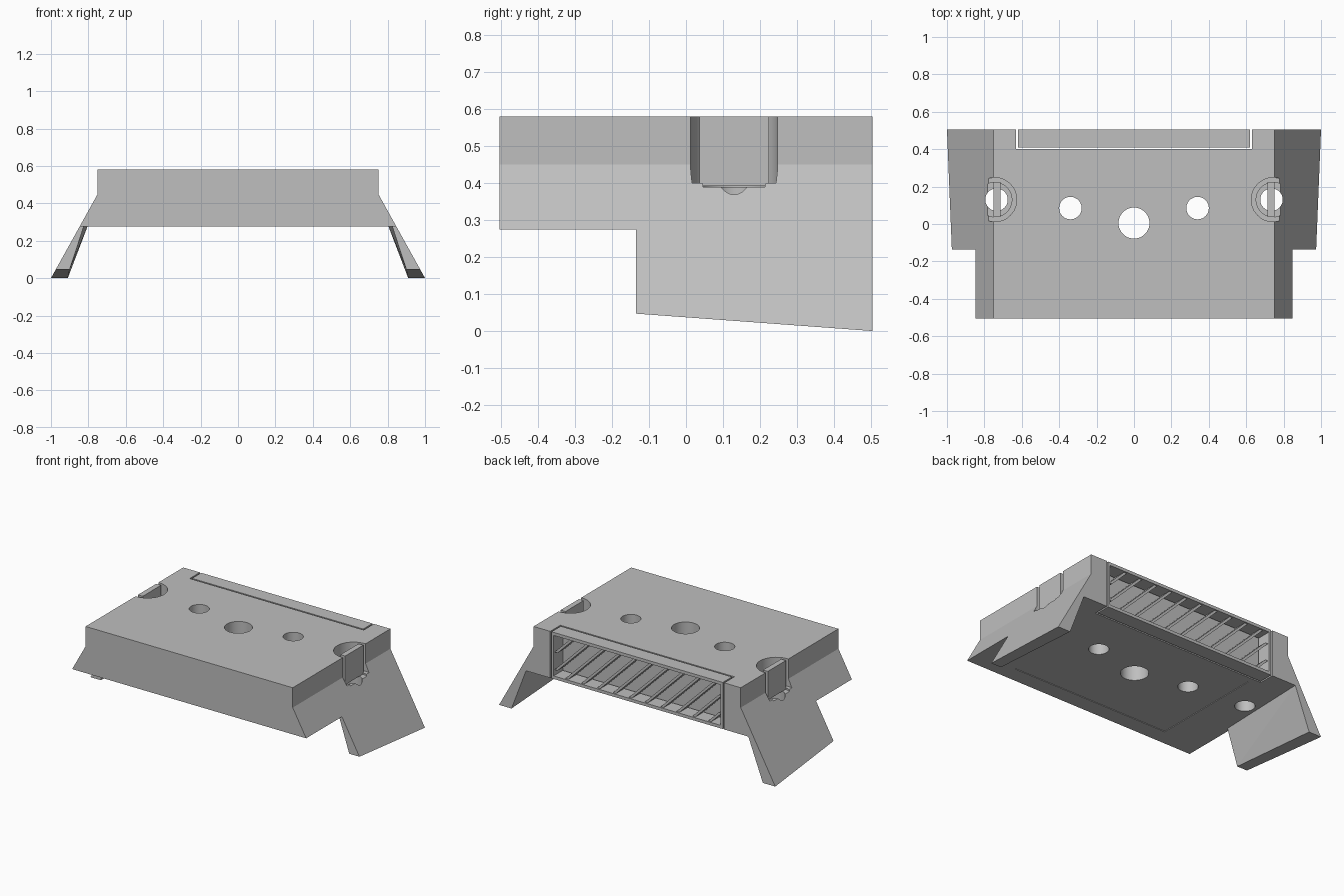
import bpy, bmesh
from mathutils import Vector

cube = bpy.data.objects.get("Cube")
if cube:
    bpy.data.objects.remove(cube, do_unlink=True)

GREY = (0.52, 0.52, 0.52, 1)
mat = bpy.data.materials.new("light grey plastic")
mat.use_nodes = True
mat.diffuse_color = GREY
mat.node_tree.nodes["Principled BSDF"].inputs["Base Color"].default_value = GREY


def finish(name, bm):
    bmesh.ops.recalc_face_normals(bm, faces=bm.faces)
    mesh = bpy.data.meshes.new(name)
    bm.to_mesh(mesh)
    bm.free()
    mesh.materials.append(mat)
    obj = bpy.data.objects.new(name, mesh)
    bpy.context.collection.objects.link(obj)
    return obj


def prism(name, profile, y0, y1):
    """Extrude an xz profile along y."""
    bm = bmesh.new()
    face = bm.faces.new([bm.verts.new((x, y0, z)) for x, z in profile])
    geom = bmesh.ops.extrude_face_region(bm, geom=[face])["geom"]
    verts = [v for v in geom if isinstance(v, bmesh.types.BMVert)]
    bmesh.ops.translate(bm, vec=(0, y1 - y0, 0), verts=verts)
    return finish(name, bm)


def box(name, x0, x1, y0, y1, z0, z1):
    return prism(name, [(x0, z0), (x1, z0), (x1, z1), (x0, z1)], y0, y1)


def cylinder(name, x, y, r, z0, z1):
    bm = bmesh.new()
    bmesh.ops.create_cone(bm, cap_ends=True, segments=48, radius1=r, radius2=r, depth=z1 - z0)
    bmesh.ops.translate(bm, vec=(x, y, (z0 + z1) / 2), verts=bm.verts)
    return finish(name, bm)


def hull(name, points):
    bm = bmesh.new()
    for p in points:
        bm.verts.new(Vector(p))
    bmesh.ops.convex_hull(bm, input=bm.verts)
    return finish(name, bm)


def combine(target, other, operation):
    mod = target.modifiers.new("bool", "BOOLEAN")
    mod.operation = operation
    mod.solver = "EXACT"
    mod.object = other
    bpy.context.view_layer.objects.active = target
    bpy.ops.object.modifier_apply(modifier=mod.name)
    bpy.data.objects.remove(other, do_unlink=True)


FRONT, BACK, LEG_FRONT = -0.505, 0.505, -0.135
BOTTOM, SHOULDER, TOP = 0.275, 0.45, 0.58


def slope(z):
    """Outer x of the flared flank at height z."""
    return 0.75 + (SHOULDER - z) * 0.25 / SHOULDER


# Main body with flared flanks
half = [(slope(BOTTOM), BOTTOM), (0.75, SHOULDER), (0.75, TOP)]
body = prism("body", half + [(-x, z) for x, z in reversed(half)], FRONT, BACK)

# Rear notch for the vent insert, and shallow panel recess underneath
combine(body, box("notch", -0.63, 0.63, 0.4, 0.6, 0.2, 0.7), "DIFFERENCE")
combine(body, box("panel", -0.57, 0.57, -0.4, 0.36, 0.2, BOTTOM + 0.004), "DIFFERENCE")

# Through holes
combine(body, cylinder("hole", 0, 0.005, 0.083, 0.1, 0.7), "DIFFERENCE")
for side in (-1, 1):
    combine(body, cylinder("hole", side * 0.34, 0.085, 0.06, 0.1, 0.7), "DIFFERENCE")
    # Stepped round clip pocket with its own hole
    for r, floor in ((0.118, 0.4), (0.092, 0.39), (0.06, 0.1)):
        x = side * (0.735 if r < 0.08 else 0.745)
        combine(body, cylinder("pocket", x, 0.13, r, floor, 0.7), "DIFFERENCE")

for side, label in ((1, "left"), (-1, "right")):
    # Splayed leg, with a foot that slopes down to the rear
    points = []
    for y, foot, inner_top, inner_foot in ((LEG_FRONT, 0.047, 0.825, 0.9), (BACK, 0, 0.805, 0.91)):
        points += [(side * slope(foot), y, foot), (side * inner_foot, y, foot),
                   (side * inner_top, y, BOTTOM), (side * slope(BOTTOM), y, BOTTOM)]
    hull(label + "_leg", points)
    # Upright clip tab in the pocket
    x0, x1 = sorted((side * 0.715, side * 0.75))
    box(label + "_clip_tab", x0, x1, 0.037, 0.225, 0.392, TOP)

# Vent insert frame
V0, V1 = BOTTOM + 0.02, TOP - 0.02
box("vent_top", -0.62, 0.62, 0.41, BACK, V1, TOP)
box("vent_bottom", -0.62, 0.62, 0.41, BACK, BOTTOM, V0)
for side, label in ((1, "left"), (-1, "right")):
    x0, x1 = sorted((side * 0.605, side * 0.62))
    box("vent_side_" + label, x0, x1, 0.41, BACK, V0, V1)

# Diagonal vent slats, clipped to the frame opening
height, pitch, limit, width = V1 - V0, 0.115, 0.605, 0.022
for i in range(13):
    foot = -0.53 + i * pitch
    lo = max(0, foot + width - limit)
    hi = min(height, foot + limit)
    if hi - lo > 0.02:
        prism("vent_slat", [(foot - lo, V0 + lo), (foot + width - lo, V0 + lo),
                            (foot + width - hi, V0 + hi), (foot - hi, V0 + hi)], 0.42, 0.495)

# Smooth round walls, crisp edges
bpy.ops.object.select_all(action="DESELECT")
body.select_set(True)
bpy.context.view_layer.objects.active = body
bpy.ops.object.shade_smooth_by_angle(angle=0.5)
